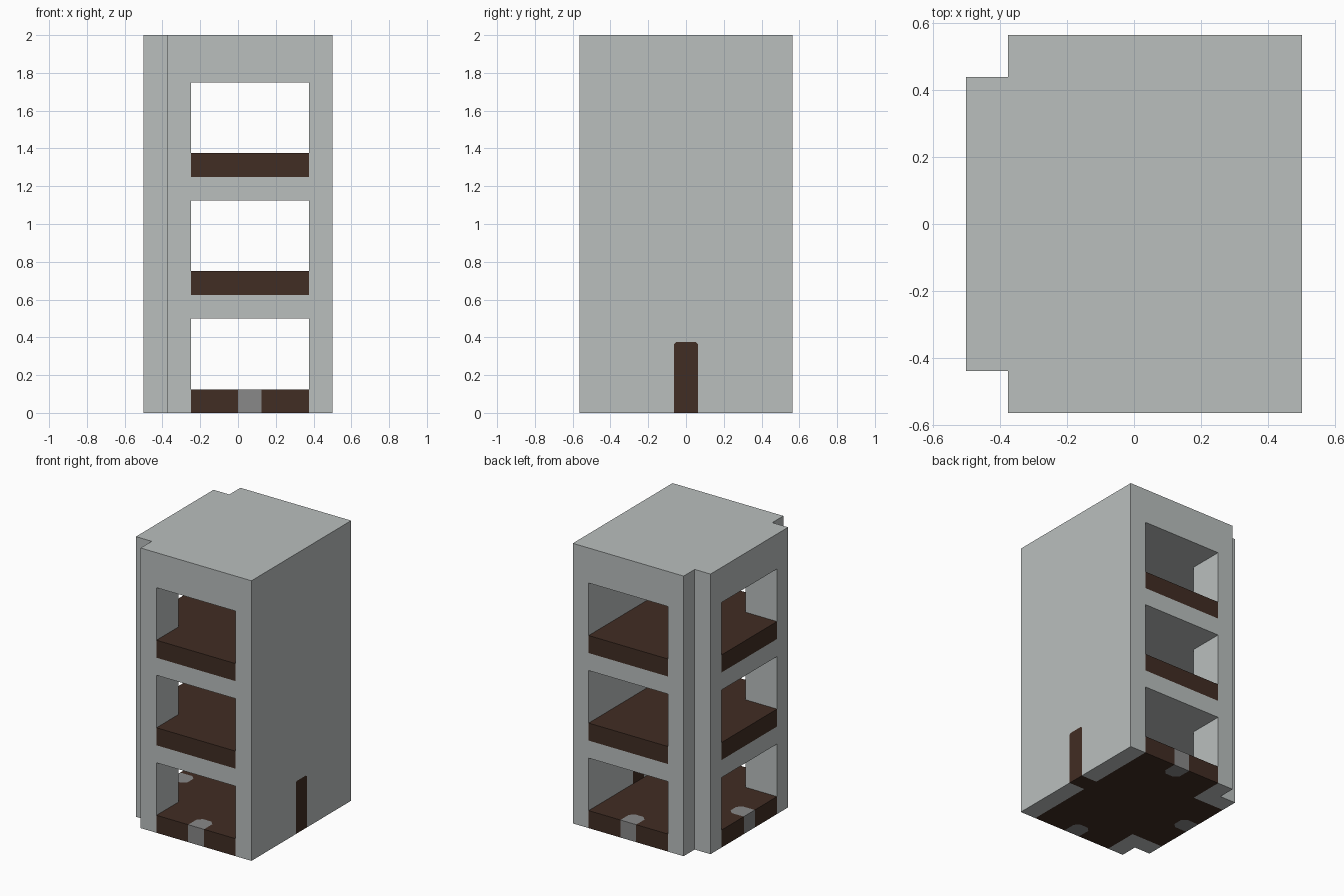
import bpy, bmesh
from math import pi
from mathutils import Vector, Matrix

if "Cube" in bpy.data.objects:
    bpy.data.objects.remove(bpy.data.objects["Cube"])

U = 0.125  # building module
XH, YH = 4 * U, 4.5 * U


def material(name, rgb):
    m = bpy.data.materials.new(name)
    m.use_nodes = True
    m.diffuse_color = (*rgb, 1)
    bsdf = next(n for n in m.node_tree.nodes if n.type == "BSDF_PRINCIPLED")
    bsdf.inputs["Base Color"].default_value = (*rgb, 1)
    bsdf.inputs["Roughness"].default_value = 0.9
    return m


CONCRETE = material("pale concrete", (0.49, 0.52, 0.515))
WOOD = material("dark brown wood", (0.053, 0.026, 0.017))
STONE = material("mid grey stone", (0.246, 0.246, 0.246))


def prism(name, outline, lo, hi, mat=None, along_x=False):
    """Extrude an outline from lo to hi, upwards or along x."""
    bm = bmesh.new()
    place = (lambda a, b, h: (h, a, b)) if along_x else (lambda a, b, h: (a, b, h))
    face = bm.faces.new([bm.verts.new(place(a, b, lo)) for a, b in outline])
    ext = bmesh.ops.extrude_face_region(bm, geom=[face])
    verts = [g for g in ext["geom"] if isinstance(g, bmesh.types.BMVert)]
    step = Vector((hi - lo, 0, 0)) if along_x else Vector((0, 0, hi - lo))
    bmesh.ops.translate(bm, verts=verts, vec=step)
    bmesh.ops.recalc_face_normals(bm, faces=bm.faces)
    mesh = bpy.data.meshes.new(name)
    bm.to_mesh(mesh)
    bm.free()
    obj = bpy.data.objects.new(name, mesh)
    bpy.context.scene.collection.objects.link(obj)
    if mat:
        mesh.materials.append(mat)
    return obj


def cut(target, cutter):
    """Subtract the cutter from the target and discard it."""
    mod = target.modifiers.new("cut", "BOOLEAN")
    mod.operation, mod.solver, mod.object = "DIFFERENCE", "EXACT", cutter
    bpy.context.view_layer.objects.active = target
    bpy.ops.object.modifier_apply(modifier=mod.name)
    bpy.data.objects.remove(cutter)


def room_outline(extra=0.0):
    """T-shaped room open to the front, back and -x side."""
    y, x, bay = YH + extra, -XH - extra, 2.5 * U
    return [(3 * U, -y), (3 * U, y), (-2 * U, y), (-2 * U, bay),
            (x, bay), (x, -bay), (-2 * U, -bay), (-2 * U, -y)]


def step_outline(base, angle, extra=0.0):
    """Threshold stone with clipped inner corners."""
    w, d, c = U / 2, U, 0.03
    pts = [(-w, -extra), (w, -extra), (w, d - c), (w - c, d), (c - w, d), (-w, d - c)]
    rot = Matrix.Rotation(angle, 2)
    return [tuple(rot @ Vector(p) + Vector(base)) for p in pts]


def door_outline(bottom):
    w, top, c = U / 2, 3 * U, 0.01
    return [(-w, bottom), (w, bottom), (w, top - c), (w - c, top), (c - w, top), (-w, top - c)]


# Tower body with two notched corners
ny = YH - U
tower = prism("tower_walls", [(XH, -YH), (XH, YH), (U - XH, YH), (U - XH, ny), (-XH, ny),
                              (-XH, -ny), (U - XH, -ny), (U - XH, -YH)], 0, 2, CONCRETE)

# Three open storeys, each with a wooden floor
floors = []
for i, name in enumerate(("ground", "middle", "upper")):
    z = 5 * U * i
    cut(tower, prism("room_cutter", room_outline(0.1), z if i else -0.1, z + 4 * U))
    floors.append(prism(name + "_floor", room_outline(), z, z + U, WOOD))

# Side door through the solid wall
cut(tower, prism("door_cutter", door_outline(-0.1), 2.8 * U, XH + 0.1, along_x=True))
prism("side_door", door_outline(0), 3 * U, XH, WOOD, along_x=True)

# Threshold stones set into the ground floor
for name, base, angle in (("front", (U / 2, -YH), 0), ("back", (U / 2, YH), pi),
                          ("side", (-XH, 0), -pi / 2)):
    cut(floors[0], prism("step_cutter", step_outline(base, angle, 0.1), -0.1, 2 * U))
    prism(name + "_threshold", step_outline(base, angle), 0, U, STONE)
